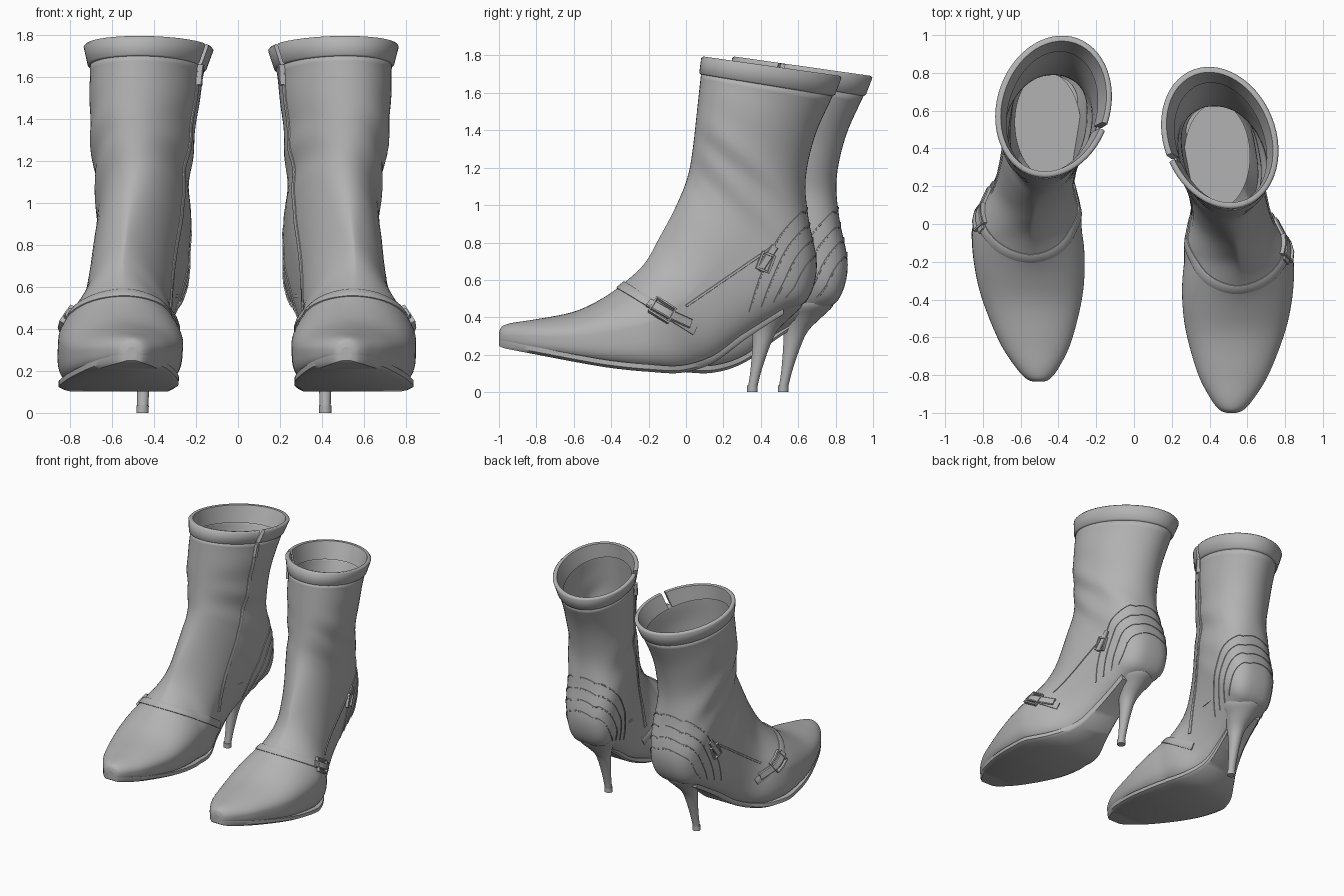
import bpy, bmesh, math
from mathutils import Vector, Matrix
from mathutils.bvhtree import BVHTree

if "Cube" in bpy.data.objects:
    bpy.data.objects.remove(bpy.data.objects["Cube"], do_unlink=True)

grey = bpy.data.materials.new("plain_grey")
grey.use_nodes = True
grey.diffuse_color = (0.45, 0.45, 0.45, 1)
grey.node_tree.nodes["Principled BSDF"].inputs["Base Color"].default_value = grey.diffuse_color
parts = []
SEG = 56

# Boot sections from toe to cuff: front y, z, back y, z, half width, squareness
SECTIONS = [
    (-1.0, .315, -1.0, .255, .025, 2.3),
    (-.985, .35, -.985, .245, .062, 2.6),
    (-.93, .37, -.93, .232, .11, 3),
    (-.8, .39, -.8, .207, .185, 3.8),
    (-.6, .43, -.58, .165, .257, 4),
    (-.45, .5, -.4, .135, .288, 4),
    (-.33, .585, -.2, .115, .294, 4),
    (-.22, .69, -.02, .11, .272, 3.8),
    (-.14, .83, .15, .165, .213, 3),
    (-.075, .95, .32, .29, .2, 2.8),
    (-.02, 1.07, .52, .42, .208, 3.2),
    (.008, 1.15, .65, .495, .215, 3.4),
    (.024, 1.22, .7, .68, .219, 3),
    (.04, 1.33, .655, .93, .225, 2.5),
    (.052, 1.44, .64, 1.14, .242, 2.1),
    (.066, 1.57, .69, 1.37, .258, 2),
    (.08, 1.7, .785, 1.585, .27, 2),
    (.088, 1.795, .83, 1.69, .303, 2),
]


def spline(rows, t):
    """Smooth interpolation between table rows."""
    last = len(rows) - 1
    i = min(int(t), last - 1)
    u = t - i
    a, b, c, d = (rows[max(0, min(last, k))] for k in range(i - 1, i + 3))
    return [q + u / 2 * (r - p + u * (2 * p - 5 * q + 4 * r - s + u * (3 * (q - r) + s - p)))
            for p, q, r, s in zip(a, b, c, d)]


def centre_x(y):
    return .556 + .05 * (y + .2) if y < -.2 else .556 - .155 * (y + .2)


def bump(t, middle, spread):
    return math.exp(-((t - middle) / spread) ** 2)


def skin(t, a):
    """Point on the boot surface; a = 0 is the front, pi the back or sole."""
    fy, fz, by, bz, w, p = spline(SECTIONS, t)
    s, c = math.sin(a), math.cos(a)
    # the instep is pinched, the sole and heel are squarer
    power = 2 / p if c < 0 else 2 / (2 - .65 * bump(t, 7.5, 2))
    side = math.copysign(abs(s) ** power, s)
    k = (1 - math.copysign(abs(c) ** power, c)) / 2
    # soft leather folds around the ankle
    w += .007 * bump(t, 13.2, 1.6) * math.sin(4 * t + 2 * a)
    y = fy + (by - fy) * k
    # the heel counter leans inwards
    x = centre_x(y) - .022 * bump(t, 11.2, 1.6)
    return Vector((x + w * side, y, fz + (bz - fz) * k))


def loft(name, rings, loop=False, caps=True, angle=40):
    bm = bmesh.new()
    rows = [[bm.verts.new(p) for p in ring] for ring in rings]
    pairs = list(zip(rows, rows[1:])) + ([(rows[-1], rows[0])] if loop else [])
    for r, q in pairs:
        for i in range(len(r)):
            j = (i + 1) % len(r)
            bm.faces.new((r[i], r[j], q[j], q[i]))
    if caps and not loop:
        bm.faces.new(rows[0])
        bm.faces.new(rows[-1])
    bmesh.ops.recalc_face_normals(bm, faces=bm.faces)
    mesh = bpy.data.meshes.new(name)
    bm.to_mesh(mesh)
    bm.free()
    mesh.materials.append(grey)
    ob = bpy.data.objects.new("left_" + name, mesh)
    bpy.context.collection.objects.link(ob)
    bpy.ops.object.select_all(action='DESELECT')
    ob.select_set(True)
    bpy.context.view_layer.objects.active = ob
    bpy.ops.object.shade_smooth_by_angle(angle=math.radians(angle))
    parts.append(ob)
    return ob


# Upper, closed at the toe and open at the cuff
angles = [2 * math.pi * i / SEG for i in range(SEG)]
rings = [[skin(i / 5, a) for a in angles] for i in range(81)]
upper = loft("upper", rings, caps=False, angle=60)
bm = bmesh.new()
bm.from_mesh(upper.data)
bm.faces.new(sorted(bm.verts, key=lambda v: v.index)[:SEG])
bmesh.ops.recalc_face_normals(bm, faces=bm.faces)
tree = BVHTree.FromBMesh(bm)
bm.to_mesh(upper.data)
bm.free()
wall = upper.modifiers.new("lining", 'SOLIDIFY')
wall.thickness = .015
wall.offset = -1

# Insole seen down the shaft
loft("insole", [[Vector((.44 + .175 * math.sin(a), .36 + .28 * math.cos(a), z)) for a in angles]
                for z in (.55, .565)])

# Flared cuff, split where the zip opens
ZIP = -1.27
GAP = .05
cuff = []
for i in range(SEG + 1):
    a = ZIP + GAP + (2 * math.pi - 2 * GAP) * i / SEG
    ring = []
    for t, off in ((16, .004), (16.05, .01), (16.85, .006), (17, -.006), (16.95, -.026), (15.9, -.03)):
        p = skin(t, a)
        mid = (skin(t, 0) + skin(t, math.pi)) / 2
        ring.append(p + (p - mid).normalized() * off)
    cuff.append(ring)
loft("cuff", cuff, angle=60)

# Thin sole, narrowing gently through the arch
sole = []
for i in range(51):
    t = i / 5
    fy, fz, by, bz, w, p = spline(SECTIONS, t)
    u = max(0, min(1, (t - 5.6) / 3.8))
    w *= .96 - .46 * u * u * (3 - 2 * u)
    x = centre_x(by)
    sole.append([Vector((x + sx * w, by, bz + dz)) for sx, dz in
                 ((-.9, -.006), (-1, .008), (-1, .034), (1, .034), (1, .008), (.9, -.006))])
loft("sole", sole)

# Stiletto heel: z, front y, back y, half width
HEEL = [(.03, .332, .382, .026), (.12, .345, .405, .03), (.25, .355, .45, .042),
        (.33, .355, .49, .058), (.4, .35, .56, .092), (.46, .34, .62, .135), (.51, .36, .625, .14)]


def heel_ring(z, front, back, w, grow=0):
    return [Vector((.415 + (w + grow) * math.sin(a),
                    (front + back) / 2 - ((back - front) / 2 + grow) * math.cos(a), z))
            for a in angles[::2]]


loft("heel", [heel_ring(*spline(HEEL, i / 4)) for i in range(25)])
loft("heel_tip", [heel_ring(z, .33, .38, .026, .003) for z in (0, .035)])


# Ribbons that lie on the leather
def ribbon(name, hits, width, height, loop=False):
    rings = []
    n = len(hits)
    for i, (p, nor) in enumerate(hits):
        after = hits[(i + 1) % n if loop else min(i + 1, n - 1)][0]
        before = hits[i - 1 if loop else max(i - 1, 0)][0]
        side = (after - before).cross(nor).normalized()
        rings.append([p + side * (k * width) + nor * h for k, h in
                      ((-1, -.008), (-1, height * .7), (-.8, height),
                       (.8, height), (1, height * .7), (1, -.008))])
    return loft(name, rings, loop)


def cast(origin, ray, outward):
    """Surface hit with its normal turned outward, as a list of one or none."""
    p, nor, _, _ = tree.ray_cast(origin, ray)
    return [(p, nor if nor.dot(outward) > 0 else -nor)] if p else []


def on_side(path, side, steps=10):
    """Drop a side-on (y, z) path onto the outer (1) or inner (-1) face."""
    hits = []
    out = Vector((side, 0, 0))
    for i in range((len(path) - 1) * steps + 1):
        y, z = spline(path, i / steps)
        hits += cast(Vector((centre_x(y) + 2 * side, y, z)), -out, out)
    return hits


# Instep strap wrapped over the foot
slope = Vector((0, .49, -.3)).normalized()
hits = []
for i in range(61):
    a = -.75 + (math.pi + 1.5) * i / 60
    ray = Vector((math.cos(a), 0, 0)) - slope * math.sin(a)
    hits += cast(Vector((.545, -.1, .42)), ray, ray)
ribbon("instep_strap", hits, .027, .008)
ribbon("strap_tongue", on_side([(-.2, .475), (-.09, .415), (.02, .365)], 1), .026, .018)
ribbon("ankle_strap", on_side([(0, .46), (.24, .625), (.475, .785)], 1), .007, .006)
ribbon("ankle_tongue", on_side([(.39, .65), (.43, .71), (.475, .78)], 1), .02, .012)


# Buckle frames
def buckle(name, y, z, along, across, tilt, height):
    c, s = math.cos(tilt), math.sin(tilt)
    corners = [(-1, -1), (0, -1), (1, -1), (1, 0), (1, 1), (0, 1), (-1, 1), (-1, 0)]
    path = [(y + u * along * c - v * across * s, z + u * along * s + v * across * c) for u, v in corners]
    ribbon(name, on_side(path + path[:1], 1, 1)[:-1], .007, height, True)


buckle("instep_buckle", -.13, .435, .055, .04, -.55, .024)
buckle("ankle_buckle", .425, .695, .045, .033, 1.2, .018)

# Zip on the inner side with its pull
ribbon("zip", on_side([(.335, 1.68), (.3, 1.45), (.27, 1.2), (.2, .9), (.1, .6), (.06, .42)], -1), .013, .007)
ribbon("zip_pull", on_side([(.33, 1.66), (.325, 1.62), (.315, 1.56)], -1), .012, .026)

# Stitched arcs running right around the heel counter
back = Vector((0, 1, 0))
for k in range(4):
    z = .985 - .08 * k
    arc = [(.64 + .02 * k, z), (.5 + .045 * k, .83 - .055 * k),
           (.4 + .06 * k, .62 - .02 * k), (.34 + .065 * k, .43 + .025 * k)]
    outer, inner = ([h for h in on_side(arc, side) if (h[0].x - .42) * side > .12] for side in (1, -1))
    rear = []
    for i in range(-4, 5):
        rear += cast(Vector((.42 - .025 * i, 2, z - .0016 * i * i)), -back, back)
    ribbon(f"heel_seam_{k + 1}", outer[::-1] + rear + inner, .004, .005)

# Second boot: mirrored, set back and leaning very slightly
mirror = Matrix(((-1, -.028, .041, -.03), (0, 1, 0, .165), (0, 0, 1, 0), (0, 0, 0, 1)))
for ob in list(parts):
    twin = ob.copy()
    twin.data = ob.data.copy()
    twin.name = ob.name.replace("left_", "right_")
    twin.data.transform(mirror)
    twin.data.flip_normals()
    bpy.context.collection.objects.link(twin)
